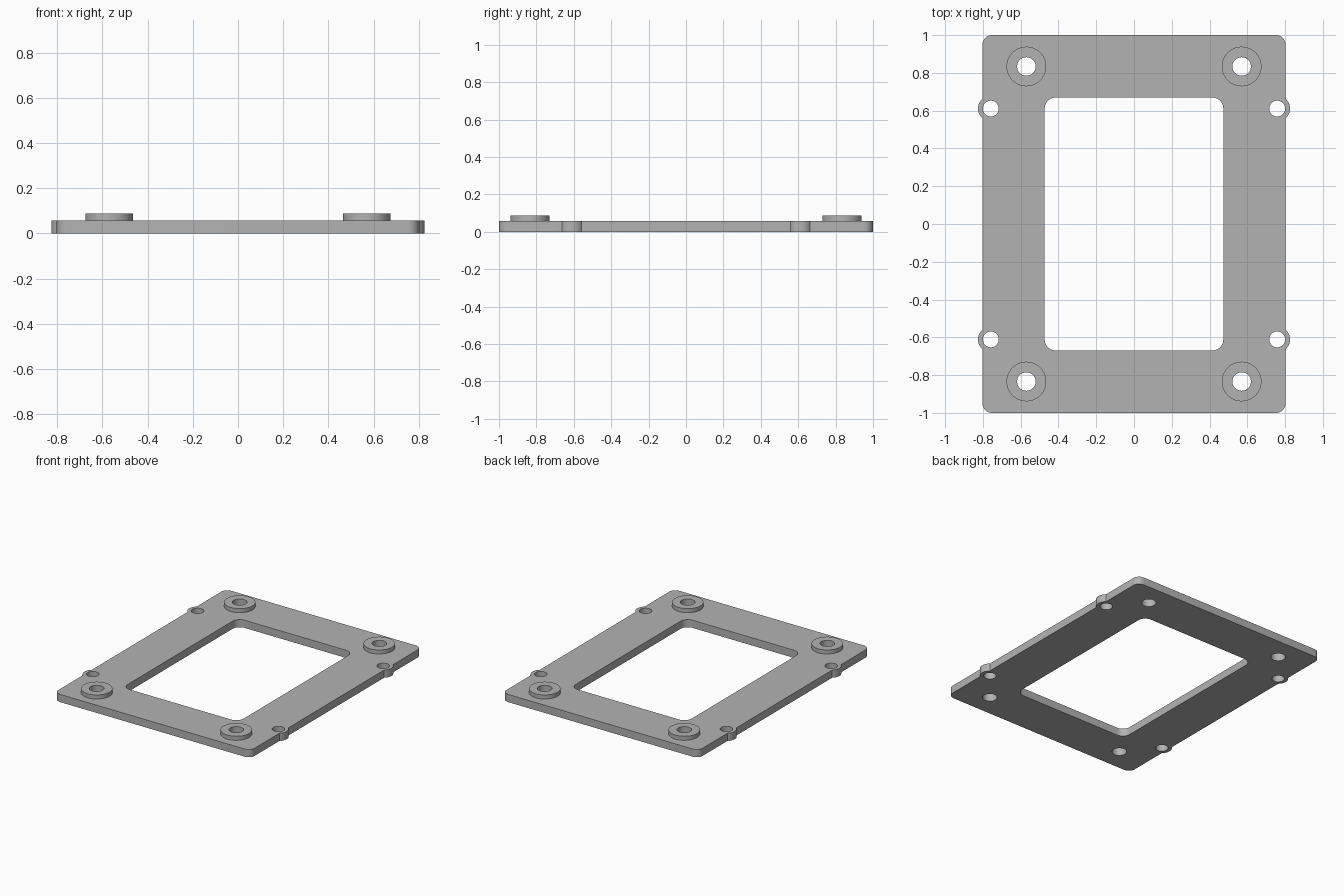
import bpy, bmesh
from math import acos, cos, sin, pi

cube = bpy.data.objects.get("Cube")
if cube:
    bpy.data.objects.remove(cube)

PLATE_TOP, BOSS_TOP = 0.057, 0.087
HALF_X, HALF_Y = 0.802, 1.0
EAR_X, EAR_Y, EAR_R, EAR_HOLE = 0.758, 0.611, 0.068, 0.042
BOSS_X, BOSS_Y, BOSS_R, BOSS_HOLE = 0.57, 0.834, 0.105, 0.049

grey = bpy.data.materials.new("plain_grey")
grey.use_nodes = True
colour = (0.45, 0.45, 0.45, 1)
grey.diffuse_color = colour
grey.node_tree.nodes["Principled BSDF"].inputs["Base Color"].default_value = colour


def arc(cx, cy, r, start, end, steps):
    return [(cx + r * cos(start + (end - start) * i / steps),
             cy + r * sin(start + (end - start) * i / steps)) for i in range(steps + 1)]


def circle(cx, cy, r, steps=40):
    return arc(cx, cy, r, 0, 2 * pi, steps)[:-1]


def rounded_rect(hx, hy, r):
    points = []
    for i, (sx, sy) in enumerate([(1, 1), (-1, 1), (-1, -1), (1, -1)]):
        points += arc(sx * (hx - r), sy * (hy - r), r, i * pi / 2, (i + 1) * pi / 2, 10)
    return points


def extrude_loops(name, loops, z0, z1, open_bottom=False):
    """Fill the outer loop minus its holes and extrude it from z0 to z1."""
    curve = bpy.data.curves.new(name + "_profile", 'CURVE')
    curve.dimensions = '2D'
    curve.fill_mode = 'BOTH'
    curve.extrude = (z1 - z0) / 2
    for loop in loops:
        spline = curve.splines.new('POLY')
        spline.points.add(len(loop) - 1)
        for p, (x, y) in zip(spline.points, loop):
            p.co = (x, y, 0, 1)
        spline.use_cyclic_u = True
    helper = bpy.data.objects.new(name + "_profile", curve)
    bpy.context.collection.objects.link(helper)
    graph = bpy.context.evaluated_depsgraph_get()
    mesh = bpy.data.meshes.new_from_object(helper.evaluated_get(graph))
    bpy.data.objects.remove(helper)

    bm = bmesh.new()
    bm.from_mesh(mesh)
    bmesh.ops.translate(bm, verts=bm.verts, vec=(0, 0, (z0 + z1) / 2))
    bmesh.ops.remove_doubles(bm, verts=bm.verts, dist=0.0001)
    bmesh.ops.recalc_face_normals(bm, faces=bm.faces)
    if open_bottom:
        low = [f for f in bm.faces if f.normal.z < -0.9]
        bmesh.ops.delete(bm, geom=low, context='FACES')
    bm.to_mesh(mesh)
    bm.free()

    mesh.materials.clear()
    mesh.materials.append(grey)
    obj = bpy.data.objects.new(name, mesh)
    bpy.context.collection.objects.link(obj)
    bpy.ops.object.select_all(action='DESELECT')
    bpy.context.view_layer.objects.active = obj
    obj.select_set(True)
    bpy.ops.object.shade_smooth_by_angle(angle=pi / 6)
    return obj


# Plate outline: rounded corners with a round ear bulging from each side near the ends
sweep = acos((HALF_X - EAR_X) / EAR_R)
corners = rounded_rect(HALF_X, HALF_Y, 0.05)
half = len(corners) // 2
right_ears = [p for y in (-EAR_Y, EAR_Y) for p in arc(EAR_X, y, EAR_R, -sweep, sweep, 16)]
left_ears = [(-x, -y) for x, y in right_ears]
outline = right_ears + corners[:half] + left_ears + corners[half:]

# Frame plate with its central window and screw holes
signs = [(sx, sy) for sx in (-1, 1) for sy in (-1, 1)]
window = rounded_rect(0.473, 0.67, 0.06)
holes = [circle(sx * EAR_X, sy * EAR_Y, EAR_HOLE) for sx, sy in signs]
holes += [circle(sx * BOSS_X, sy * BOSS_Y, BOSS_HOLE) for sx, sy in signs]
extrude_loops("frame_plate", [outline, window] + holes, 0, PLATE_TOP)

# Raised ring around each corner hole
for sx, sy in signs:
    name = ("back" if sy > 0 else "front") + ("_left" if sx > 0 else "_right") + "_boss"
    x, y = sx * BOSS_X, sy * BOSS_Y
    extrude_loops(name, [circle(x, y, BOSS_R), circle(x, y, BOSS_HOLE)],
                  PLATE_TOP, BOSS_TOP, open_bottom=True)
